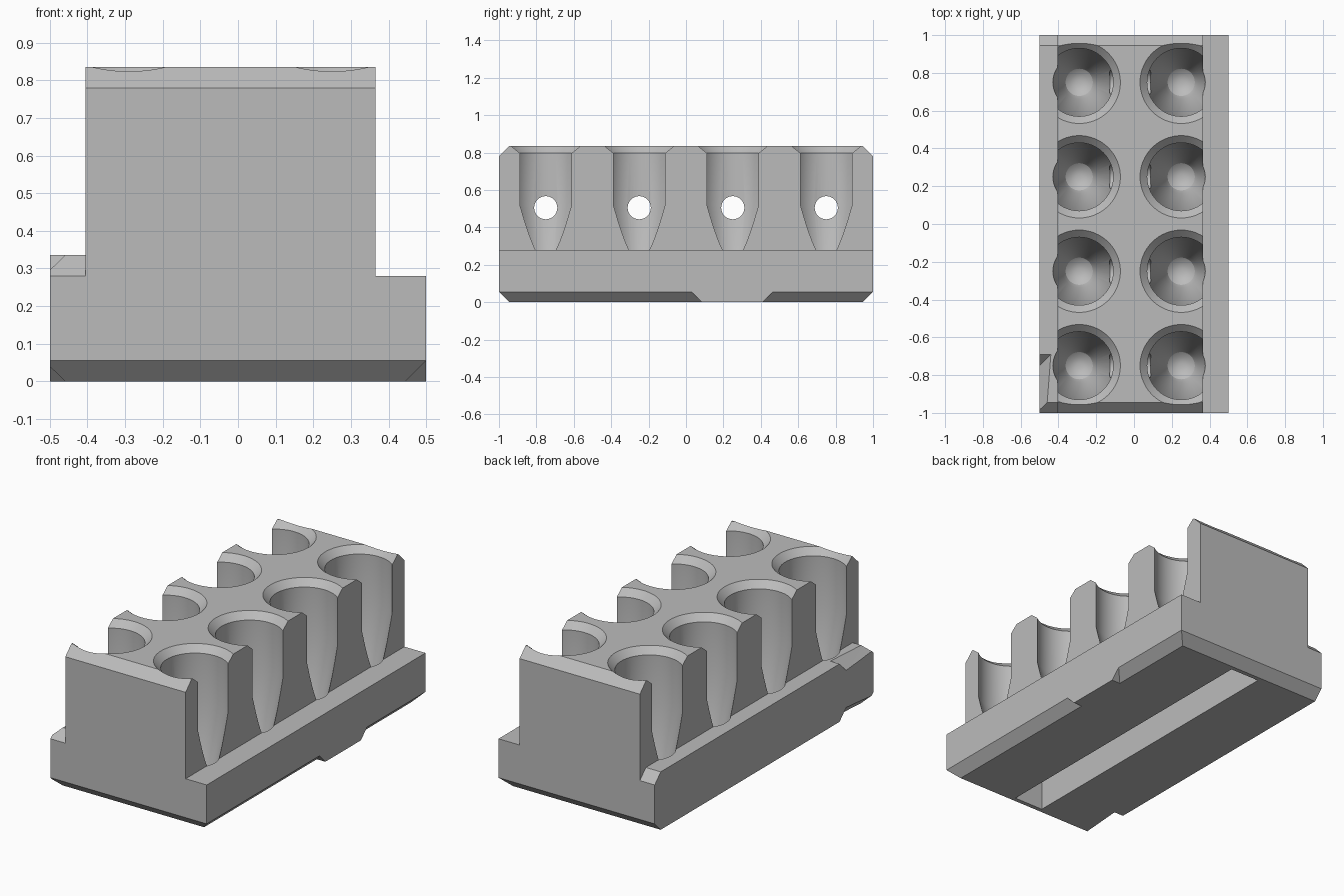
import bpy
import bmesh
from math import cos, sin, tau, radians
from mathutils import Matrix

if "Cube" in bpy.data.objects:
    bpy.data.objects.remove(bpy.data.objects["Cube"])


def make_object(name, bm):
    bmesh.ops.recalc_face_normals(bm, faces=bm.faces[:])
    mesh = bpy.data.meshes.new(name)
    bm.to_mesh(mesh)
    bm.free()
    obj = bpy.data.objects.new(name, mesh)
    bpy.context.collection.objects.link(obj)
    return obj


def prism(name, profile, x0, x1):
    """Extrude a (y, z) profile along x."""
    bm = bmesh.new()
    face = bm.faces.new([bm.verts.new((x0, y, z)) for y, z in profile])
    out = bmesh.ops.extrude_face_region(bm, geom=[face])
    verts = [g for g in out["geom"] if isinstance(g, bmesh.types.BMVert)]
    bmesh.ops.translate(bm, verts=verts, vec=(x1 - x0, 0, 0))
    return make_object(name, bm)


def lathe(name, profile, x, y, steps=64):
    """Spin an (r, z) profile about a vertical axis and close both ends."""
    bm = bmesh.new()
    rings = [[bm.verts.new((x + r * cos(tau * i / steps), y + r * sin(tau * i / steps), z))
              for i in range(steps)] for r, z in profile]
    for low, high in zip(rings, rings[1:]):
        for i in range(steps):
            j = (i + 1) % steps
            bm.faces.new((low[i], low[j], high[j], high[i]))
    bm.faces.new(rings[0])
    bm.faces.new(rings[-1])
    return make_object(name, bm)


def edge_chamfer(name, sx, sz, edge_z, ends):
    """Wedge along a long edge; each end is (y, size, slope of the end face)."""
    e = 0.02
    bm = bmesh.new()
    for y, c, slope in ends:
        for inset, depth in ((c + e, -e), (-e, c + e), (-e, -e)):
            bm.verts.new((sx * (0.5 - inset), y - slope * depth, edge_z - sz * depth))
    bmesh.ops.convex_hull(bm, input=bm.verts[:])
    return make_object(name, bm)


# Block with chamfered ends
C, TOP = 0.055, 0.835
half = [(1 - C, 0), (1, C), (1, TOP - C), (1 - C, TOP)]
block = prism("tube_rack", half + [(-y, z) for y, z in reversed(half)], -0.5, 0.5)

cutters = []

# Ledges on both long sides
cutters.append(prism("right_ledge_cut", [(-1.2, 0.28), (1.2, 0.28), (1.2, 1), (-1.2, 1)], 0.365, 0.6))
cutters.append(prism("left_ledge_cut", [(-1.1, 0.18), (-0.945, 0.335), (0.945, 0.335),
                                        (1.1, 0.18), (1.1, 1), (-1.1, 1)], -0.6, -0.405))

# Broken chamfers along the lower edge, and tapered ones at one corner
cutters.append(edge_chamfer("chamfer_front", 1, -1, 0, [(-1.1, C, 0), (0.085, C, 1)]))
cutters.append(edge_chamfer("chamfer_back", 1, -1, 0, [(0.41, C, -1), (1.1, C, 0)]))
for sz, z in ((1, 0.335), (-1, 0)):
    cutters.append(edge_chamfer("corner_taper", -1, sz, z, [(-1.1, 0.027, 0), (-0.69, 0.06, 1)]))

# Slot under the base
slot = [(-0.92, -0.1), (0.92, -0.1), (0.92, 0.25), (-0.92, 0.25)]
cutters.append(prism("slot_cut", slot, -0.113, 0.075))

# Tapered wells and the cross holes joining each pair
well = [(0.015, 0.04), (0.045, 0.047), (0.072, 0.068), (0.088, 0.1), (0.18, 0.52),
        (0.18, 0.797), (0.24, 0.857)]
for row in range(4):
    y = -0.75 + 0.5 * row
    for x in (-0.29, 0.25):
        cutters.append(lathe("well_cut", well, x, y))
    ring = [(y + 0.062 * cos(tau * i / 32), 0.505 + 0.062 * sin(tau * i / 32)) for i in range(32)]
    cutters.append(prism("cross_hole_cut", ring, -0.28, 0.24))

for cutter in cutters:
    cutter.hide_render = True
    mod = block.modifiers.new(cutter.name, 'BOOLEAN')
    mod.operation = 'DIFFERENCE'
    mod.solver = 'EXACT'
    mod.object = cutter

# Bake the cuts and drop the helpers
bpy.context.view_layer.update()
baked = bpy.data.meshes.new_from_object(block.evaluated_get(bpy.context.evaluated_depsgraph_get()))
block.modifiers.clear()
block.data = baked
for cutter in cutters:
    bpy.data.objects.remove(cutter)

# Plain grey finish
grey = bpy.data.materials.new("plain_grey")
grey.use_nodes = True
colour = (0.5, 0.5, 0.5, 1)
grey.diffuse_color = colour
grey.node_tree.nodes["Principled BSDF"].inputs["Base Color"].default_value = colour
block.data.materials.clear()
block.data.materials.append(grey)

bpy.ops.object.select_all(action='DESELECT')
block.select_set(True)
bpy.context.view_layer.objects.active = block
bpy.ops.object.shade_smooth_by_angle(angle=radians(25))
